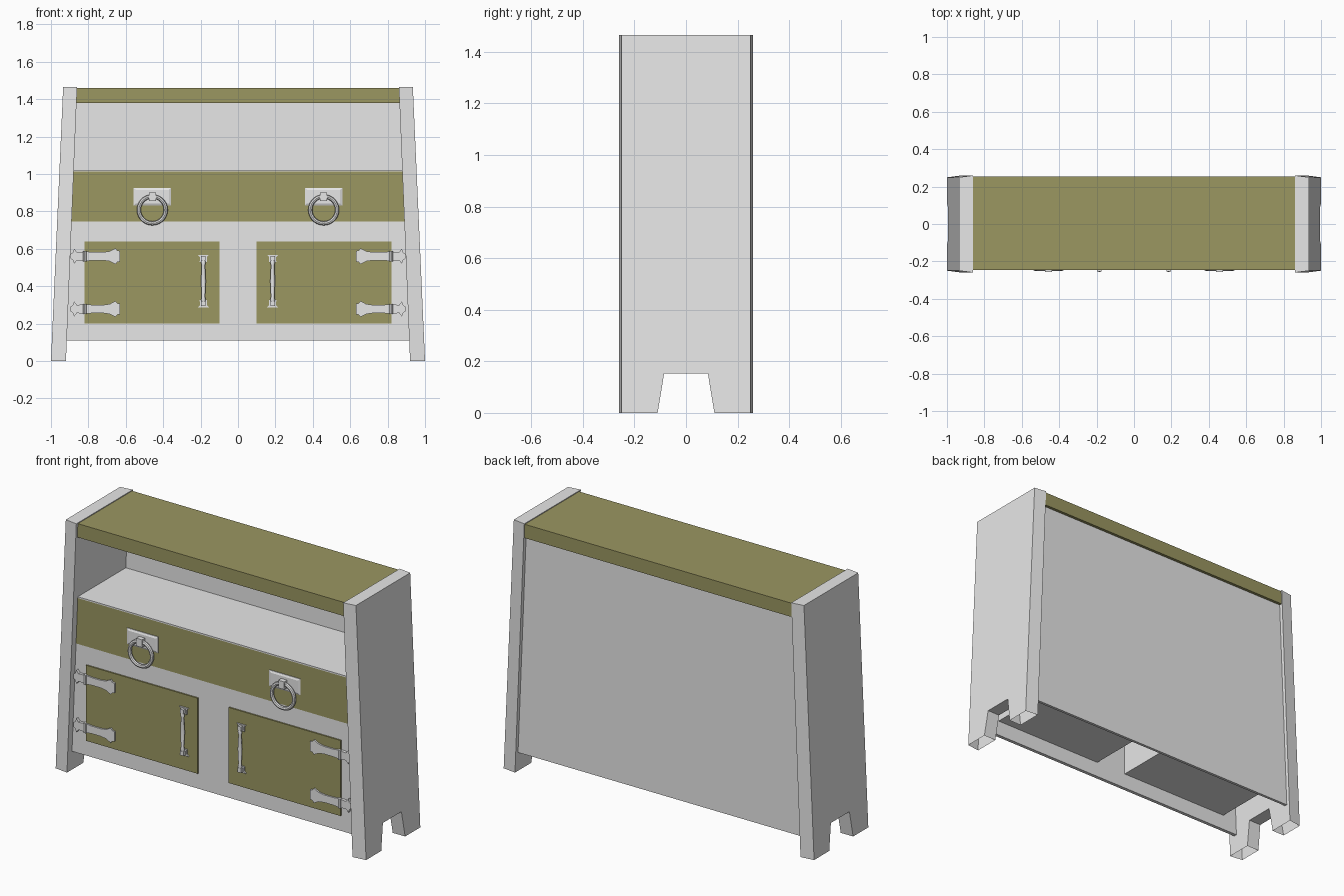
import bpy, bmesh, math
from mathutils import Vector

if "Cube" in bpy.data.objects:
    bpy.data.objects.remove(bpy.data.objects["Cube"], do_unlink=True)


def material(name, rgb):
    m = bpy.data.materials.new(name)
    m.use_nodes = True
    m.diffuse_color = (*rgb, 1)
    m.node_tree.nodes["Principled BSDF"].inputs["Base Color"].default_value = (*rgb, 1)
    return m


GREY = material("pale grey", (0.8, 0.8, 0.8))
OLIVE = material("olive", (0.325, 0.308, 0.12))
SIDES = (("left", 1), ("right", -1))
FRONT = -0.22          # face of the front frame
DOOR = FRONT - 0.008   # face of the doors


def finish(name, bm, mat, smooth=False):
    bmesh.ops.recalc_face_normals(bm, faces=bm.faces)
    me = bpy.data.meshes.new(name)
    bm.to_mesh(me)
    bm.free()
    me.materials.append(mat)
    ob = bpy.data.objects.new(name, me)
    bpy.context.collection.objects.link(ob)
    if smooth:
        bpy.ops.object.select_all(action="DESELECT")
        ob.select_set(True)
        bpy.context.view_layer.objects.active = ob
        bpy.ops.object.shade_smooth_by_angle(angle=math.radians(40))
    return ob


def loft(bm, rings, caps=True):
    """Skin a row of equal point loops."""
    rows = [[bm.verts.new(p) for p in ring] for ring in rings]
    n = len(rows[0])
    for a, b in zip(rows, rows[1:]):
        for i in range(n):
            j = (i + 1) % n
            bm.faces.new((a[i], a[j], b[j], b[i]))
    if caps:
        bm.faces.new(rows[0])
        bm.faces.new(rows[-1])


def rect(x0, x1, y0, y1, z):
    return [(x0, y0, z), (x1, y0, z), (x1, y1, z), (x0, y1, z)]


def box(bm, x0, x1, y0, y1, z0, z1):
    loft(bm, [rect(x0, x1, y0, y1, z) for z in (z0, z1)])


def inner(z):
    """Half width between the leaning sides."""
    return 0.92 - 0.041 * z


def board(name, mat, y0, y1, z0, z1):
    bm = bmesh.new()
    loft(bm, [rect(-inner(z), inner(z), y0, y1, z) for z in (z0, z1)])
    finish(name, bm, mat)


def plate(bm, outline, y0, y1):
    """Flat plate from an x, z outline."""
    loft(bm, [[(x, y, z) for x, z in outline] for y in (y0, y1)])


def torus(bm, centre, radius, tube, n=28, m=8):
    c = Vector(centre)
    rings = []
    for i in range(n + 1):
        a = math.tau * i / n
        out = Vector((math.cos(a), 0, math.sin(a)))
        ring = []
        for j in range(m):
            b = math.tau * j / m
            ring.append(c + out * (radius + tube * math.cos(b)) + Vector((0, tube * math.sin(b), 0)))
        rings.append(ring)
    loft(bm, rings, caps=False)
    bmesh.ops.remove_doubles(bm, verts=bm.verts, dist=0.0001)


# Leaning side panels with a cut-out between hollow feet
half = [(0.26, 1.465), (0.26, 0), (0.11, 0), (0.085, 0.152)]
outline = half + [(-y, z) for y, z in reversed(half)]
for side, s in SIDES:
    bm = bmesh.new()
    loft(bm, [[(s * inner(z), y, z) for y, z in outline],
              [(s * (1 - 0.0445 * z), y * (0.96 if abs(y) > 0.2 else 1), z) for y, z in outline]])
    feet = [f for f in bm.faces if all(v.co.z < 0.001 for v in f.verts)]
    bmesh.ops.delete(bm, geom=feet, context="FACES_ONLY")
    finish(side + "_side_panel", bm, GREY)

# Boards between the sides
board("top_board", OLIVE, -0.245, 0.255, 1.38, 1.46)
board("back_panel", GREY, 0.222, 0.238, 0.11, 1.38)
board("shelf", GREY, FRONT, 0.23, 1.012, 1.02)
board("drawer_front", OLIVE, FRONT, FRONT + 0.02, 0.745, 1.012)
board("front_frame", GREY, FRONT, FRONT + 0.02, 0.11, 0.745)

# Shapes of the hinge leaves: upper halves, mirrored below
long_leaf = [(0.815, 0.026), (0.78, 0.022), (0.72, 0.022), (0.685, 0.027), (0.655, 0.043),
             (0.645, 0.031), (0.63, 0.028)]
short_leaf = [(0.825, 0.024), (0.862, 0.022), (0.876, 0.04), (0.882, 0.022), (0.895, 0.012)]

# Turned profile of the door pull: z offset from its middle, radius
pull = [(-0.115, 0.007), (-0.1, 0.013), (-0.085, 0.009), (0, 0.013), (0.085, 0.009),
        (0.1, 0.013), (0.115, 0.007)]

for side, s in SIDES:
    # Door and the compartment behind it
    bm = bmesh.new()
    box(bm, s * 0.1, s * 0.82, DOOR, FRONT + 0.005, 0.2, 0.64)
    finish(side + "_door", bm, OLIVE)
    bm = bmesh.new()
    box(bm, s * 0.1, s * 0.82, FRONT + 0.015, 0.2, 0.2, 0.64)
    finish(side + "_compartment", bm, GREY)

    # Hinges
    for level, z in (("upper", 0.56), ("lower", 0.278)):
        bm = bmesh.new()
        for leaf, face in ((long_leaf, DOOR), (short_leaf, FRONT)):
            shape = leaf + [(x, -h) for x, h in reversed(leaf)]
            plate(bm, [(s * x, z + h) for x, h in shape], DOOR - 0.009, face + 0.002)
        loft(bm, [[(s * 0.82 + 0.01 * math.cos(a), DOOR - 0.006 + 0.01 * math.sin(a), z + h)
                   for a in (math.tau * i / 8 for i in range(8))] for h in (-0.028, 0.028)])
        finish(f"{side}_{level}_hinge", bm, GREY)

    # Upright door pull on two pads
    x, mid = s * 0.185, 0.427
    bm = bmesh.new()
    loft(bm, [[(x + r * math.cos(a), DOOR - 0.018 + r * 0.8 * math.sin(a), mid + h)
               for a in (math.tau * i / 10 for i in range(10))] for h, r in pull])
    for e in (1, -1):
        z = mid + e * 0.122
        pad = [(-0.02, -0.02), (0.02, -0.02), (0.018, 0.006), (0.03, 0.018),
               (-0.03, 0.018), (-0.018, 0.006)]
        plate(bm, [(x + u, z + e * v) for u, v in pad], DOOR - 0.008, DOOR + 0.002)
        box(bm, x - 0.012, x + 0.012, DOOR - 0.025, DOOR, z - 0.012, z + 0.012)
    finish(side + "_door_pull", bm, GREY, True)

    # Drawer ring on a bevelled back plate
    x = s * 0.458
    bm = bmesh.new()
    loft(bm, [[(x + u * w, y, 0.879 + v * h) for u, v in ((-1, -1), (1, -1), (1, 1), (-1, 1))]
              for w, h, y in ((0.1, 0.047, FRONT + 0.002), (0.1, 0.047, FRONT - 0.004),
                              (0.088, 0.036, FRONT - 0.009))])
    box(bm, x - 0.019, x + 0.019, FRONT - 0.036, FRONT, 0.855, 0.9)
    finish(side + "_ring_plate", bm, GREY)
    bm = bmesh.new()
    torus(bm, (x, FRONT - 0.02, 0.808), 0.072, 0.011)
    finish(side + "_drawer_ring", bm, GREY, True)
